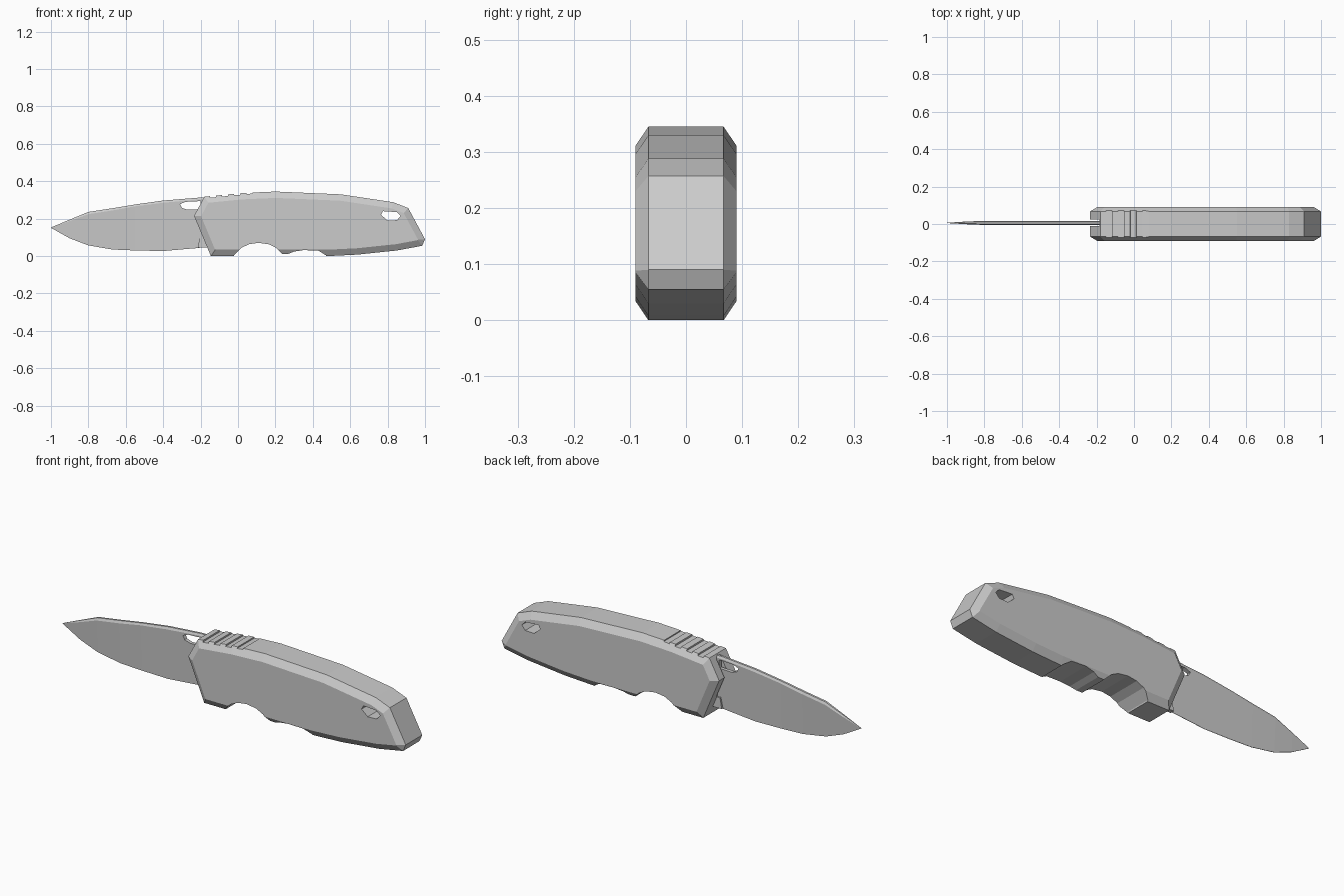
import bpy, bmesh
from mathutils import Vector

if "Cube" in bpy.data.objects:
    bpy.data.objects.remove(bpy.data.objects["Cube"])

steel = bpy.data.materials.new("plain grey")
steel.use_nodes = True
GREY = (0.6, 0.6, 0.6, 1)
steel.diffuse_color = GREY
steel.node_tree.nodes["Principled BSDF"].inputs["Base Color"].default_value = GREY


def loft(name, loops):
    """Bridge equal-length closed loops and cap both ends."""
    bm = bmesh.new()
    rings = [[bm.verts.new(p) for p in loop] for loop in loops]
    n = len(rings[0])
    for a, b in zip(rings, rings[1:]):
        for i in range(n):
            j = (i + 1) % n
            bm.faces.new((a[i], a[j], b[j], b[i]))
    bm.faces.new(rings[0])
    bm.faces.new(rings[-1])
    bmesh.ops.remove_doubles(bm, verts=bm.verts, dist=1e-5)
    bmesh.ops.recalc_face_normals(bm, faces=bm.faces)
    mesh = bpy.data.meshes.new(name)
    bm.to_mesh(mesh)
    bm.free()
    mesh.materials.append(steel)
    ob = bpy.data.objects.new(name, mesh)
    bpy.context.scene.collection.objects.link(ob)
    return ob


def prism(name, outline, y0=-0.2, y1=0.2):
    return loft(name, [[(x, y, z) for x, z in outline] for y in (y0, y1)])


def box(name, x0, x1, y0, y1, z0, z1):
    return prism(name, [(x0, z0), (x1, z0), (x1, z1), (x0, z1)], y0, y1)


def cut(ob, cutter):
    """Subtract the cutter, then discard it."""
    cutter.hide_render = True
    mod = ob.modifiers.new("cut", "BOOLEAN")
    mod.operation, mod.solver, mod.object = "DIFFERENCE", "EXACT", cutter
    bpy.context.view_layer.objects.active = ob
    bpy.ops.object.modifier_apply(modifier=mod.name)
    bpy.data.objects.remove(cutter)


def inset(outline, d):
    """Mitred inward offset of a clockwise convex outline."""
    pts = [Vector(p) for p in outline]
    out = []
    for i, p in enumerate(pts):
        e0 = (p - pts[i - 1]).normalized()
        e1 = (pts[(i + 1) % len(pts)] - p).normalized()
        n0, n1 = Vector((e0.y, -e0.x)), Vector((e1.y, -e1.x))
        out.append(p + (n0 + n1) * d / (1 + n0.dot(n1)))
    return out


# Handle: chamfered slab
outline = [(-0.235, 0.215), (-0.18, 0.317), (0.02, 0.337), (0.2, 0.345), (0.55, 0.33),
           (0.83, 0.288), (0.91, 0.257), (1, 0.09), (0.985, 0.055), (0.85, 0.03),
           (0.64, 0.008), (0.48, 0), (-0.145, 0)]
inner = inset(outline, 0.034)
handle = loft("handle", [[(x, y, z) for x, z in shape] for shape, y in
                         ((inner, -0.09), (outline, -0.067), (outline, 0.067), (inner, 0.09))])

# Finger grooves along the belly
cut(handle, prism("large_groove", [(-0.03, -0.02), (-0.02, 0.006), (0.02, 0.045), (0.06, 0.064),
                                   (0.11, 0.071), (0.165, 0.063), (0.205, 0.043),
                                   (0.235, 0.012), (0.27, 0.012), (0.3, 0.024), (0.35, 0.032),
                                   (0.43, 0.029), (0.47, 0.004), (0.48, -0.02)]))

# Lanyard hole through the tail
cut(handle, prism("lanyard_hole", [(0.765, 0.22), (0.775, 0.24), (0.85, 0.235), (0.87, 0.215),
                                   (0.85, 0.192), (0.8, 0.19)]))

# Thumb grip notches on the spine
for i in range(4):
    x = -0.135 + 0.065 * i
    z = 0.312 + 0.0065 * i
    cut(handle, prism("grip_notch", [(x - 0.015, z), (x + 0.017, z + 0.003),
                                     (x + 0.02, 0.4), (x - 0.018, 0.4)]))

# Slot in the nose where the blade enters
cut(handle, box("blade_slot", -0.3, -0.185, -0.012, 0.024, 0, 0.4))

# Blade: x, spine height, shoulder drop, edge height, half thickness
stations = [(-1, 0.153, 0.001, 0.151, 0.001), (-0.9, 0.195, 0.008, 0.095, 0.007),
            (-0.8, 0.236, 0.012, 0.057, 0.011), (-0.67, 0.256, 0.012, 0.035, 0.011),
            (-0.55, 0.276, 0.01, 0.03, 0.011), (-0.4, 0.297, 0.012, 0.027, 0.011),
            (-0.215, 0.312, 0.01, 0.043, 0.011), (-0.1, 0.312, 0.01, 0.06, 0.011)]
MID = 0.006
blade = loft("blade", [[(x, MID - t * 0.5, top), (x, MID + t * 0.5, top),
                        (x, MID + t, top - drop), (x, MID + 0.001, edge),
                        (x, MID - 0.001, edge), (x, MID - t, top - drop)]
                       for x, top, drop, edge, t in stations])

# Thumb hole in the blade
cut(blade, prism("thumb_hole", [(-0.31, 0.278), (-0.28, 0.29), (-0.2, 0.294), (-0.2, 0.25),
                                (-0.27, 0.248), (-0.3, 0.258)]))

# Blunt heel beside the handle
heel = prism("blade_heel", [(-0.215, 0.045), (-0.16, 0.045), (-0.16, 0.1), (-0.205, 0.1)],
             MID - 0.011, MID + 0.011)
